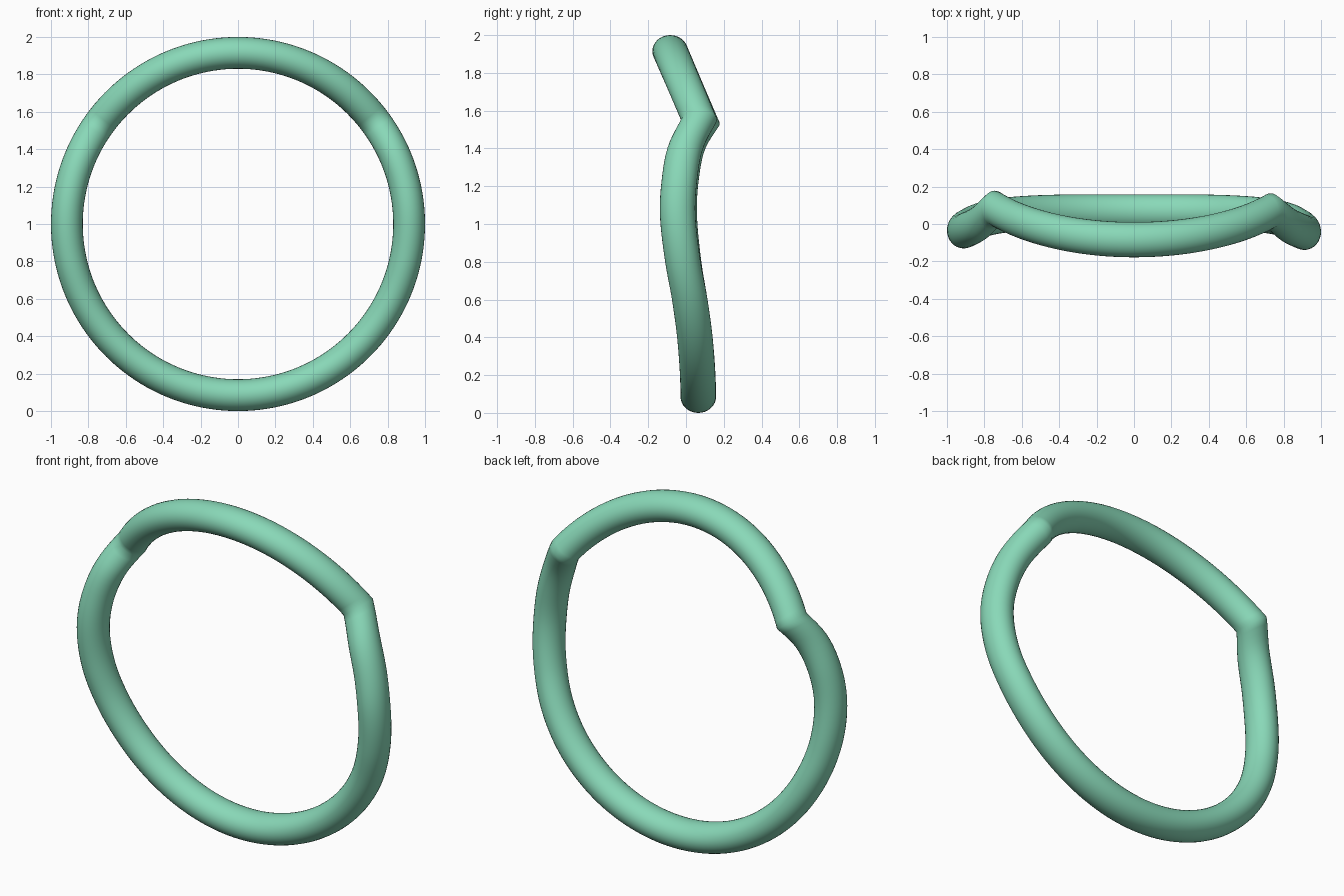
import bpy, math

if "Cube" in bpy.data.objects:
    bpy.data.objects.remove(bpy.data.objects["Cube"])

R, TUBE, TUBE_Y, SIDES = 0.915, 0.085, 0.094, 32
TOP_Y = -0.084

# depth of the lower band: (angle below/above horizontal, y), kink to bottom
RIGHT = [(37, 0.07), (26, -0.004), (14, -0.036), (3, -0.044), (-12, -0.018),
         (-26, 0.02), (-41, 0.047), (-61, 0.062), (-90, 0.065)]
LEFT = [(35.5, 0.084), (26, 0.008), (14, -0.028), (3, -0.036), (-12, -0.014),
        (-26, 0.02), (-41, 0.047), (-61, 0.062), (-90, 0.065)]


def hermite(keys, a):
    """Smooth interpolation through the keys."""
    n = len(keys)

    def slope(i):
        if i == n - 1:
            return 0.0
        p, q = keys[max(i - 1, 0)], keys[i + 1]
        return (q[1] - p[1]) / (q[0] - p[0])
    for i in range(n - 1):
        (a0, y0), (a1, y1) = keys[i], keys[i + 1]
        if a >= a1 - 1e-6:
            break
    h = a1 - a0
    t = (a - a0) / h
    return ((2*t**3 - 3*t**2 + 1) * y0 + (t**3 - 2*t**2 + t) * h * slope(i)
            + (3*t**2 - 2*t**3) * y1 + (t**3 - t**2) * h * slope(i + 1))


def half_path(keys, sign):
    """Angle and depth from the top, over the kink, down to the bottom."""
    kink, ky = keys[0]
    pts = []
    for i in range(24):
        a = 90 + (kink - 90) * i / 24
        f = (1 - math.sin(math.radians(a))) / (1 - math.sin(math.radians(kink)))
        pts.append((a, TOP_Y + (ky - TOP_Y) * f))
    for i in range(57):
        a = kink + (-90 - kink) * i / 56
        pts.append((a, hermite(keys, a)))
    return [(sign * math.cos(math.radians(a)), math.sin(math.radians(a)), y) for a, y in pts]


# closed path of radial directions and depths
path = half_path(RIGHT, 1) + half_path(LEFT, -1)[1:-1][::-1]
verts, faces = [], []
for cx, cz, y in path:
    for j in range(SIDES):
        t = 2 * math.pi * j / SIDES
        r = R + TUBE * math.cos(t)
        verts.append((r * cx, y + TUBE_Y * math.sin(t), 1 + r * cz))
n = len(path)
for i in range(n):
    for j in range(SIDES):
        k, m = (i + 1) % n, (j + 1) % SIDES
        faces.append((i*SIDES + j, i*SIDES + m, k*SIDES + m, k*SIDES + j))

# bent ring
mesh = bpy.data.meshes.new("bent_ring")
mesh.from_pydata(verts, [], faces)
mesh.update()
ring = bpy.data.objects.new("bent_ring", mesh)
bpy.context.collection.objects.link(ring)
bpy.context.view_layer.objects.active = ring
ring.select_set(True)
bpy.ops.object.mode_set(mode='EDIT')
bpy.ops.mesh.select_all(action='SELECT')
bpy.ops.mesh.normals_make_consistent(inside=False)
bpy.ops.object.mode_set(mode='OBJECT')
bpy.ops.object.shade_smooth_by_angle(angle=math.radians(60))

mat = bpy.data.materials.new("mint_green")
mat.diffuse_color = (0.25, 0.69, 0.48, 1)
mat.use_nodes = True
mat.node_tree.nodes["Principled BSDF"].inputs["Base Color"].default_value = mat.diffuse_color
mesh.materials.append(mat)
